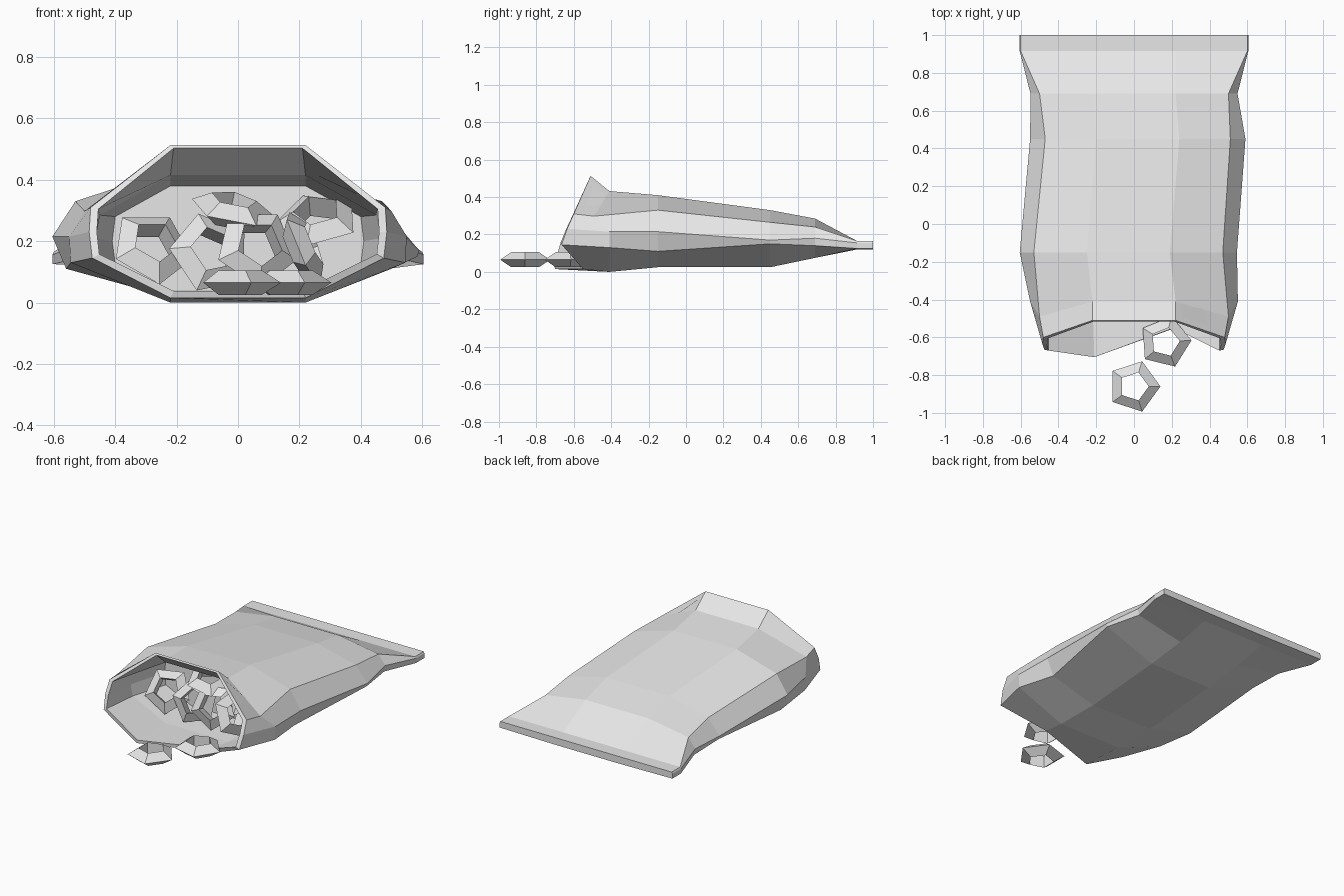
import bpy, bmesh
from math import radians
from mathutils import Euler, Vector

cube = bpy.data.objects.get("Cube")
if cube:
    bpy.data.objects.remove(cube, do_unlink=True)

grey = bpy.data.materials.new("light_grey")
grey.use_nodes = True
colour = (0.8, 0.8, 0.8, 1)
grey.diffuse_color = colour
grey.node_tree.nodes["Principled BSDF"].inputs["Base Color"].default_value = colour


def finish(name, bm):
    bmesh.ops.recalc_face_normals(bm, faces=bm.faces)
    mesh = bpy.data.meshes.new(name)
    bm.to_mesh(mesh)
    bm.free()
    mesh.materials.append(grey)
    obj = bpy.data.objects.new(name, mesh)
    bpy.context.collection.objects.link(obj)
    return obj


def bridge(bm, a, b):
    n = len(a)
    for i in range(n):
        j = (i + 1) % n
        bm.faces.new((a[i], a[j], b[j], b[i]))


def section(y, top, shoulder, ridge, lower, bottom, shift=0, mid=0.22):
    """Half outline of the bag, mirrored to a ten-sided loop."""
    half = [(mid, y, top), (shoulder[0], y, shoulder[1]), (ridge[0], y, ridge[1]),
            (lower[0], y, lower[1]), (mid, y, bottom)]
    loop = half + [(-x, py, z) for x, py, z in reversed(half)]
    return [Vector((x + shift, py, z)) for x, py, z in loop]


def slant(loop, offsets):
    """Push each level of a loop along y so that it leans."""
    for i, dy in enumerate(offsets):
        loop[i].y += dy
        loop[-1 - i].y += dy
    return loop


# Bag: outside from sealed end to mouth, over the lip, then inside to the back wall
lean = (0, -0.09, -0.125, -0.155, -0.19)
mouth = slant(section(-0.51, 0.513, (0.48, 0.31), (0.485, 0.23), (0.475, 0.145), 0.015), lean)
lip = slant(section(-0.515, 0.503, (0.455, 0.305), (0.46, 0.23), (0.452, 0.158), 0.038, mid=0.21), lean)
for loop in (mouth, lip):
    loop[4].y = -0.55      # torn notch in the lower lip
neck = slant(section(-0.41, 0.432, (0.5, 0.298), (0.55, 0.215), (0.545, 0.13), 0),
             (0, -0.08, 0, 0, 0))
loops = [
    section(1, 0.165, (0.6, 0.165), (0.605, 0.155), (0.605, 0.125), 0.12),
    section(0.915, 0.165, (0.6, 0.165), (0.605, 0.155), (0.605, 0.125), 0.12),
    section(0.69, 0.285, (0.5, 0.24), (0.548, 0.18), (0.54, 0.14), 0.075),
    section(0.45, 0.33, (0.49, 0.265), (0.57, 0.17), (0.565, 0.15), 0.025, shift=0.02),
    section(-0.15, 0.41, (0.5, 0.33), (0.575, 0.215), (0.53, 0.11), 0.025, shift=-0.03),
    neck,
    mouth,
    lip,
    section(-0.41, 0.415, (0.45, 0.285), (0.465, 0.21), (0.45, 0.14), 0.03),
    section(-0.15, 0.38, (0.4, 0.28), (0.41, 0.2), (0.4, 0.125), 0.04),
]
bm = bmesh.new()
rows = [[bm.verts.new(p) for p in loop] for loop in loops]
for a, b in zip(rows, rows[1:]):
    bridge(bm, a, b)
bm.faces.new(rows[0])
bm.faces.new(rows[-1])
finish("bag", bm)


# Snack rings: five-sided rings with a triangular section
def snack_ring(name, place, turn=(0, 0, 0)):
    bm = bmesh.new()
    profile = ((0.14, 0), (0.078, 0.04), (0.078, -0.04))
    spokes = []
    for k in range(5):
        spin = Euler((0, 0, radians(72 * k)))
        points = [Vector((r, 0, z)) for r, z in profile]
        for p in points:
            p.rotate(spin)
        spokes.append([bm.verts.new(p) for p in points])
    for k in range(5):
        bridge(bm, spokes[k], spokes[(k + 1) % 5])
    ring = finish(name, bm)
    ring.location = place
    ring.rotation_euler = [radians(a) for a in turn]


snack_ring("spilled_ring_front", (0, -0.86, 0.065))
snack_ring("spilled_ring_mouth", (0.165, -0.625, 0.065), (0, 0, 4))
inside = [
    ((-0.28, -0.3, 0.18), (58, 15, 10)),
    ((-0.02, -0.25, 0.3), (20, 5, 20)),
    ((-0.09, -0.3, 0.16), (65, 40, 0)),
    ((0.26, -0.26, 0.27), (30, -25, 30)),
    ((0.21, -0.36, 0.18), (20, 65, 15)),
    ((0.06, -0.33, 0.18), (60, -50, 40)),
]
for i, (place, turn) in enumerate(inside):
    snack_ring(f"inner_ring_{i + 1}", place, turn)
